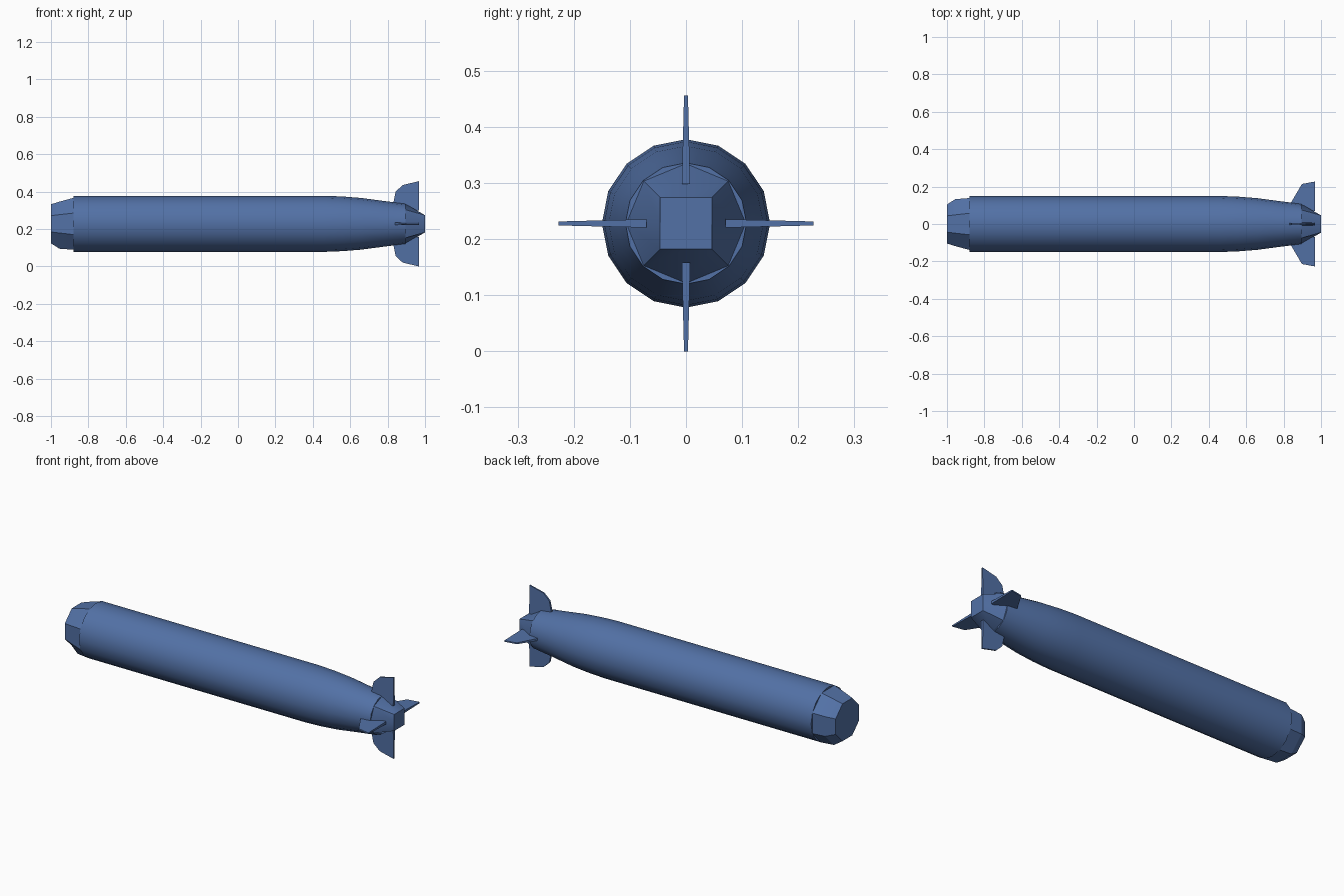
import bpy, bmesh, math

if "Cube" in bpy.data.objects:
    bpy.data.objects.remove(bpy.data.objects["Cube"])

ZC = 0.228  # height of the long axis

blue = bpy.data.materials.new("steel blue")
blue.diffuse_color = (0.085, 0.165, 0.38, 1)
blue.use_nodes = True
blue.node_tree.nodes["Principled BSDF"].inputs["Base Color"].default_value = blue.diffuse_color


def finish(name, bm, angle):
    bmesh.ops.recalc_face_normals(bm, faces=bm.faces[:])
    me = bpy.data.meshes.new(name)
    bm.to_mesh(me)
    bm.free()
    me.materials.append(blue)
    me.shade_smooth()
    me.set_sharp_from_angle(angle=math.radians(angle))
    ob = bpy.data.objects.new(name, me)
    ob.location.z = ZC
    bpy.context.collection.objects.link(ob)
    return ob


def loft(name, rings, angle=35):
    """Skin equal-sized rings of (x, y, z) points and cap both ends."""
    bm = bmesh.new()
    vs = [[bm.verts.new(p) for p in ring] for ring in rings]
    n = len(vs[0])
    for a, b in zip(vs, vs[1:]):
        for i in range(n):
            j = (i + 1) % n
            bm.faces.new((a[i], a[j], b[j], b[i]))
    bm.faces.new(vs[0])
    bm.faces.new(vs[-1])
    return finish(name, bm, angle)


def ring(x, r, n, turn=0.0):
    return [(x, r * math.cos(turn + math.tau * i / n),
             r * math.sin(turn + math.tau * i / n)) for i in range(n)]


# Main hull: 16-sided tube tapering towards the tail
hull = [(-0.88, 0.15), (0.46, 0.15), (0.56, 0.146), (0.66, 0.138),
        (0.78, 0.122), (0.895, 0.108)]
loft("hull", [ring(x, r, 16) for x, r in hull])

# Nose: blunt eight-sided cap, fuller on the lower and far sides
half = math.pi / 8
mid = []
for x, y, z in ring(-0.955, 1, 8, half):
    r = 0.144 if y - z > 0.3 else 0.128
    mid.append((x, y * r, z * r))
loft("nose", [ring(-0.88, 0.15, 8, half), mid, ring(-1.0, 0.113, 8, half)], 25)

# Tail cone: octagon closing to a square end
h = 0.046
end = []
for x, y, z in ring(1.0, 1, 8):
    k = h / max(abs(y), abs(z))
    end.append((x, y * k, z * k))
loft("tail_cone", [ring(0.894, 0.107, 8), end], 35)


# Fins: tapered plates standing radially around the tail
def fin(name, profile, turn):
    bm = bmesh.new()
    sides = []
    for s in (1, -1):
        side = []
        for x, r in profile:
            t = 0.0075 - 0.004 * (r - 0.07) / 0.158
            side.append(bm.verts.new((x, s * t, r)))
        sides.append(side)
        bm.faces.new(side)
    a, b = sides
    for i in range(len(a)):
        j = (i + 1) % len(a)
        bm.faces.new((a[i], a[j], b[j], b[i]))
    finish(name, bm, 25).rotation_euler.x = turn


upright = [(0.967, 0.07), (0.86, 0.07), (0.83, 0.109), (0.843, 0.172),
           (0.88, 0.207), (0.967, 0.228)]
level = [(0.967, 0.07), (0.86, 0.07), (0.835, 0.107), (0.898, 0.214),
         (0.967, 0.227)]
fin("top_fin", upright, 0)
fin("bottom_fin", upright, math.pi)
fin("near_fin", level, math.pi / 2)
fin("far_fin", level, -math.pi / 2)
